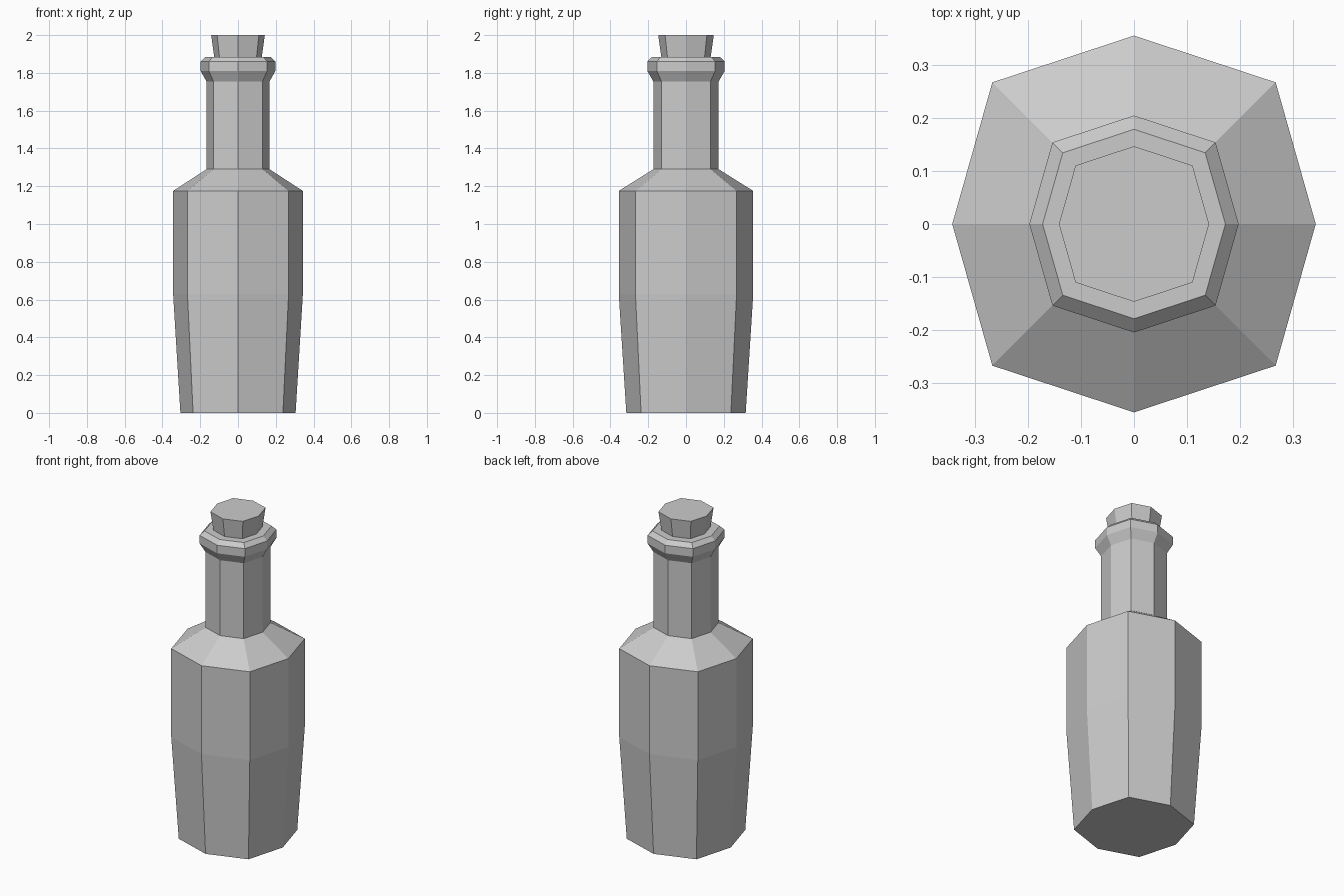
import bpy
import bmesh
import math

default_cube = bpy.data.objects.get("Cube")
if default_cube:
    bpy.data.objects.remove(default_cube, do_unlink=True)

SIDES = 8
# Horizontal stretch of the slightly squared octagon: x axis, diagonal, y axis
AXIS_X, DIAGONAL, AXIS_Y = 0.965, 0.752, 1.0


def make_material(name, colour):
    mat = bpy.data.materials.new(name)
    mat.use_nodes = True
    mat.diffuse_color = colour
    mat.node_tree.nodes["Principled BSDF"].inputs["Base Color"].default_value = colour
    return mat


def ring_point(index, radius):
    """Corner of the squared octagon at the given radius."""
    if index % 2:
        x = math.copysign(DIAGONAL, math.cos(index * math.pi / 4))
        y = math.copysign(DIAGONAL, math.sin(index * math.pi / 4))
    else:
        x = AXIS_X * round(math.cos(index * math.pi / 4))
        y = AXIS_Y * round(math.sin(index * math.pi / 4))
    return x * radius, y * radius


def loft(name, profile, material):
    """Closed faceted solid through (radius, height) rings."""
    bm = bmesh.new()
    rings = [[bm.verts.new((*ring_point(i, r), z)) for i in range(SIDES)]
             for r, z in profile]
    for low, high in zip(rings, rings[1:]):
        for i in range(SIDES):
            j = (i + 1) % SIDES
            bm.faces.new((low[i], low[j], high[j], high[i]))
    bm.faces.new(reversed(rings[0]))
    bm.faces.new(rings[-1])
    mesh = bpy.data.meshes.new(name)
    bm.to_mesh(mesh)
    bm.free()
    mesh.materials.append(material)
    obj = bpy.data.objects.new(name, mesh)
    bpy.context.collection.objects.link(obj)
    return obj


grey = make_material("light grey", (0.6, 0.6, 0.6, 1.0))

# Bottle: tapered base, straight body, shoulder, neck and flared lip
loft("bottle", [
    (0.316, 0.0), (0.356, 0.63), (0.356, 1.175),
    (0.173, 1.29), (0.173, 1.755),
    (0.205, 1.81), (0.205, 1.86), (0.179, 1.885),
], grey)

# Stopper: widens towards the top
loft("stopper", [(0.13, 1.88), (0.147, 2.0)], grey)
